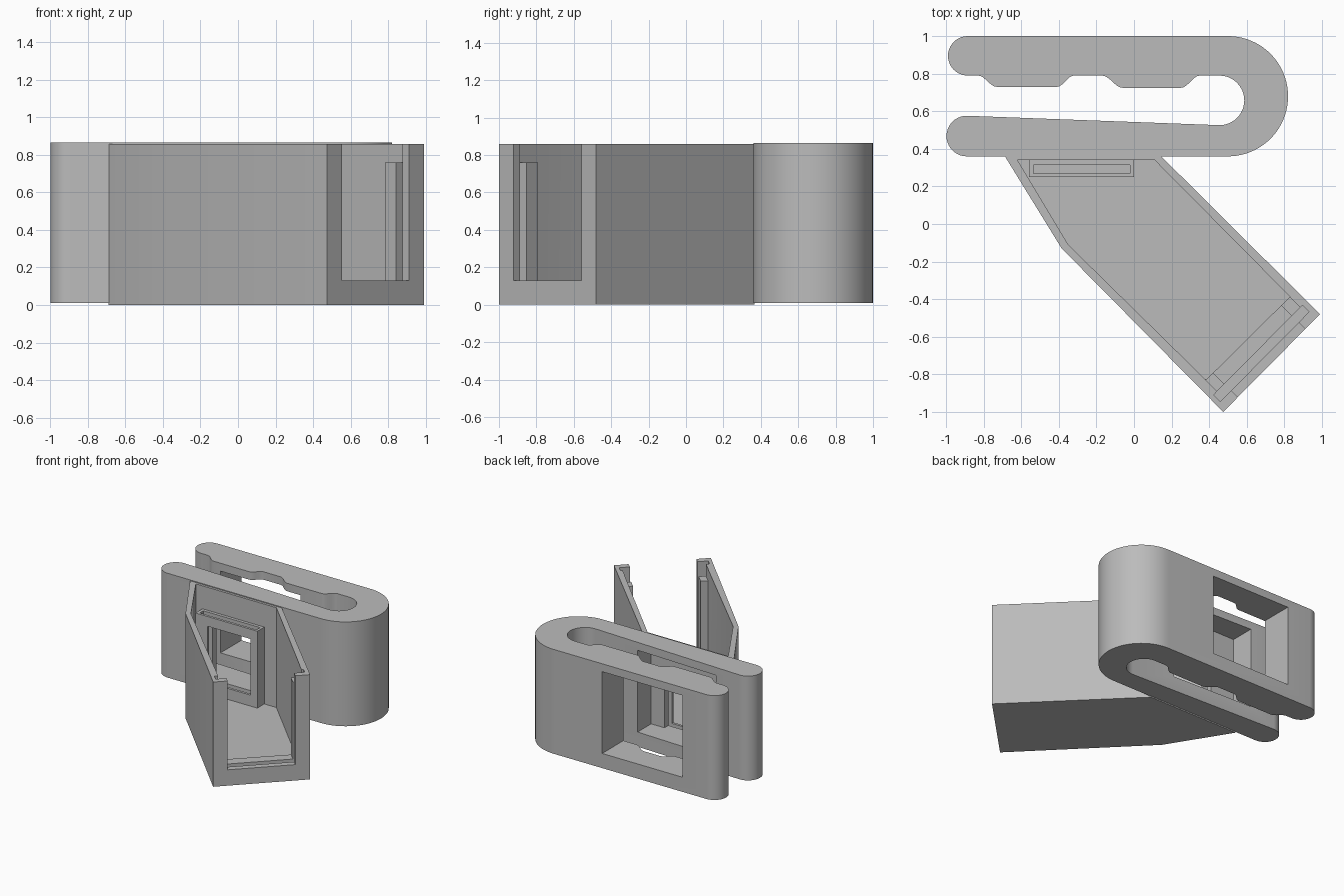
import bpy, bmesh, math
from mathutils import Vector

if "Cube" in bpy.data.objects:
    bpy.data.objects.remove(bpy.data.objects["Cube"], do_unlink=True)

grey = bpy.data.materials.new("plain grey")
grey.use_nodes = True
grey.diffuse_color = (0.5, 0.5, 0.5, 1)
grey.node_tree.nodes["Principled BSDF"].inputs["Base Color"].default_value = (0.5, 0.5, 0.5, 1)


def prism(name, outline, z0, z1):
    """Extrude a plan outline from z0 to z1."""
    bm = bmesh.new()
    base = bm.faces.new([bm.verts.new((x, y, z0)) for x, y in outline])
    top = bmesh.ops.extrude_face_region(bm, geom=[base])["geom"]
    bmesh.ops.translate(bm, vec=(0, 0, z1 - z0),
                        verts=[g for g in top if isinstance(g, bmesh.types.BMVert)])
    bmesh.ops.recalc_face_normals(bm, faces=bm.faces)
    mesh = bpy.data.meshes.new(name)
    bm.to_mesh(mesh)
    bm.free()
    mesh.materials.append(grey)
    ob = bpy.data.objects.new(name, mesh)
    bpy.context.collection.objects.link(ob)
    return ob


def rect(x0, x1, y0, y1):
    return [(x0, y0), (x1, y0), (x1, y1), (x0, y1)]


def activate(ob):
    bpy.ops.object.select_all(action="DESELECT")
    bpy.context.view_layer.objects.active = ob
    ob.select_set(True)


def cut(ob, outline, z0, z1):
    """Subtract a prism and discard the cutter."""
    cutter = prism("cutter", outline, z0, z1)
    cutter.hide_render = True
    mod = ob.modifiers.new("cut", "BOOLEAN")
    mod.operation, mod.solver, mod.object = "DIFFERENCE", "EXACT", cutter
    activate(ob)
    bpy.ops.object.modifier_apply(modifier=mod.name)
    bpy.data.objects.remove(cutter, do_unlink=True)


def arc(cx, cy, r, a0, a1, n):
    angles = [math.radians(a0 + (a1 - a0) * i / n) for i in range(n + 1)]
    return [(cx + r * math.cos(a), cy + r * math.sin(a)) for a in angles]


def ease(x0, y0, x1, y1, n=8):
    """Smooth S-shaped step between two flats."""
    return [(x0 + (x1 - x0) * i / n,
             y0 + (y1 - y0) * (1 - math.cos(math.pi * i / n)) / 2) for i in range(n + 1)]


# U-shaped clip with two grip bumps along the slot
profile = arc(0.5, 0.68, 0.32, -90, 90, 40)
profile += arc(-0.885, 0.895, 0.105, 90, 270, 20)
profile += ease(-0.83, 0.79, -0.73, 0.73) + ease(-0.41, 0.73, -0.32, 0.79)
profile += ease(-0.17, 0.79, -0.06, 0.725) + ease(0.25, 0.725, 0.35, 0.79)
profile += arc(0.455, 0.658, 0.132, 90, -90, 20)
profile += arc(-0.89, 0.468, 0.108, 90, 270, 20)
clip = prism("clip", profile, 0.01, 0.865)
cut(clip, rect(-0.67, 0.06, 0.2, 1.1), 0.13, 0.8)

# Angled open-top tray
TOP = 0.858
OVER = 1.0
tray = prism("tray", [(-0.69, 0.365), (-0.385, -0.13), (0.475, -1),
                      (0.99, -0.48), (0.14, 0.365)], 0, TOP)
cut(tray, [(-0.62, 0.34), (-0.35, -0.11), (0.383, -0.83),
           (0.83, -0.387), (0.11, 0.34)], 0.04, OVER)

# Tray end: opening, panel groove and lowered posts
corner = Vector((0.475, -1))
along = Vector((0.515, 0.52)).normalized()
inward = Vector((-along.y, along.x))


def end_rect(u0, u1, v0, v1):
    return [tuple(corner + along * u + inward * v) for u, v in rect(u0, u1, v0, v1)]


cut(tray, end_rect(0.11, 0.62, -0.05, 0.2), 0.13, OVER)
cut(tray, end_rect(0.028, 0.7, 0.05, 0.1), 0.08, OVER)
cut(tray, end_rect(0.055, 0.684, 0.09, 0.2), 0.76, OVER)

# Slotted frame standing against the back wall
frame = prism("window_frame", rect(-0.56, 0, 0.25, 0.342), 0.03, 0.67)
cut(frame, rect(-0.535, -0.02, 0.27, 0.315), 0.09, OVER)
for part in (frame, tray):
    cut(part, rect(-0.45, -0.06, 0.2, 0.4), 0.13, 0.59)

for ob in (clip, tray, frame):
    activate(ob)
    bpy.ops.object.shade_smooth_by_angle(angle=math.radians(25))
